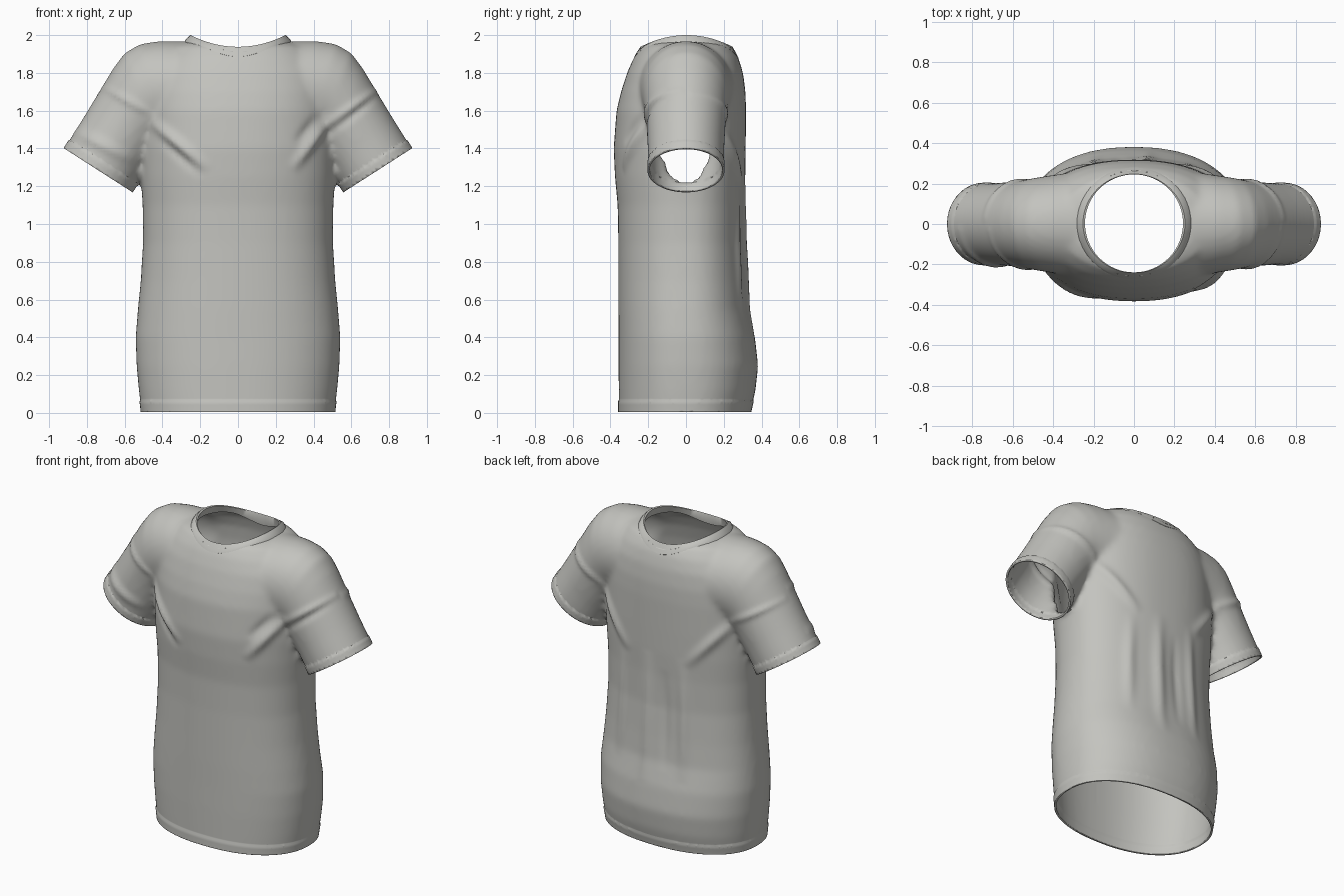
import bpy, bmesh, math
from mathutils import Vector
from mathutils.bvhtree import BVHTree

cube = bpy.data.objects.get("Cube")
if cube:
    bpy.data.objects.remove(cube, do_unlink=True)

# Single cloth colour
cloth = bpy.data.materials.new("light_grey_cloth")
cloth.use_nodes = True
COLOUR = (0.55, 0.55, 0.52, 1)
cloth.diffuse_color = COLOUR
bsdf = cloth.node_tree.nodes["Principled BSDF"]
bsdf.inputs["Base Color"].default_value = COLOUR
bsdf.inputs["Roughness"].default_value = 0.8

SIDES = 64
ANGLES = [2 * math.pi * i / SIDES for i in range(SIDES)]


def loft(bm, rings, caps=True, closed=False):
    """Bridge equal rings of points into a tube."""
    loops = [[bm.verts.new(p) for p in ring] for ring in rings]
    pairs = list(zip(loops, loops[1:]))
    if closed:
        pairs.append((loops[-1], loops[0]))
    for a, b in pairs:
        for i in range(len(a)):
            j = (i + 1) % len(a)
            bm.faces.new((a[i], a[j], b[j], b[i]))
    if caps:
        bm.faces.new(loops[0])
        bm.faces.new(loops[-1])


def finish(bm, name):
    mesh = bpy.data.meshes.new(name)
    bm.to_mesh(mesh)
    bm.free()
    obj = bpy.data.objects.new(name, mesh)
    bpy.context.collection.objects.link(obj)
    mesh.materials.append(cloth)
    return obj


def spow(v, e):
    return math.copysign(abs(v) ** e, v)


def body_ring(z, half, front, back):
    e = 2 / 2.25
    return [(half * spow(math.cos(a), e),
             (back if math.sin(a) > 0 else front) * spow(math.sin(a), e), z) for a in ANGLES]


def sleeve_ring(side, tx, tz, bx, bz, depth):
    top, low = Vector((tx, 0, tz)), Vector((bx, 0, bz))
    mid, arm = (top + low) / 2, (top - low) / 2
    pts = [mid + arm * math.cos(a) + Vector((0, depth * math.sin(a), 0)) for a in ANGLES]
    return [(side * p.x, p.y, p.z) for p in pts]


# Torso sections: height, half width, front depth, back depth
TORSO = [(-0.08, .505, .355, .33), (0, .51, .355, .34), (.12, .525, .356, .368), (.25, .537, .357, .382),
         (.4, .542, .357, .365), (.55, .53, .358, .33), (.7, .515, .358, .318), (.9, .503, .358, .306),
         (1.1, .505, .362, .308), (1.25, .515, .376, .314), (1.4, .52, .383, .316), (1.6, .51, .368, .318),
         (1.7, .50, .344, .315), (1.8, .475, .312, .302), (1.88, .42, .277, .278), (1.94, .36, .235, .24),
         (1.965, .28, .19, .19)]

# Sleeve sections: top point, bottom point, half depth
CUFF_TOP, CUFF_LOW = Vector((.92, 0, 1.40)), Vector((.56, 0, 1.17))
AXIS = Vector((.54, 0, -.842)).normalized()
SLEEVE = [(.12, 1.96, .12, 1.45, .25), (.30, 1.968, .28, 1.45, .26), (.42, 1.968, .33, 1.44, .245),
          (.52, 1.952, .37, 1.43, .235), (.60, 1.905, .40, 1.42, .225), (.66, 1.825, .42, 1.39, .217),
          (.72, 1.725, .445, 1.355, .21), (.82, 1.56, .50, 1.27, .203)]
for d in (0, .07):
    t, b = CUFF_TOP + AXIS * d, CUFF_LOW + AXIS * d
    SLEEVE.append((t.x, t.z, b.x, b.z, .2))

# Solid torso and sleeves, fused into one smooth skin
bm = bmesh.new()
loft(bm, [body_ring(*s) for s in TORSO])
for side in (-1, 1):
    loft(bm, [sleeve_ring(side, *s) for s in SLEEVE])
bmesh.ops.recalc_face_normals(bm, faces=bm.faces)
form = finish(bm, "shirt_form")
remesh = form.modifiers.new("fuse", 'REMESH')
remesh.mode = 'VOXEL'
remesh.voxel_size = 0.017
relax = form.modifiers.new("relax", 'SMOOTH')
relax.factor = 0.5
relax.iterations = 8
dg = bpy.context.evaluated_depsgraph_get()
skin = bpy.data.meshes.new_from_object(form.evaluated_get(dg))
bm = bmesh.new()
bm.from_mesh(skin)
bpy.data.objects.remove(form, do_unlink=True)


def cut(bm, test, co, no, clear):
    faces = [f for f in bm.faces if test(f.calc_center_median())]
    geom = set(faces)
    for f in faces:
        geom.update(f.verts)
        geom.update(f.edges)
    bmesh.ops.bisect_plane(bm, geom=list(geom), dist=1e-5, plane_co=co, plane_no=no, clear_outer=clear)


# Open the hem and cuffs, and score the line of each folded edge
cut(bm, lambda c: c.z < .2, (0, 0, .07), (0, 0, -1), False)
cut(bm, lambda c: c.z < .2, (0, 0, .005), (0, 0, -1), True)
for side in (-1, 1):
    no = Vector((side * AXIS.x, 0, AXIS.z))
    end = Vector((side * CUFF_TOP.x, 0, CUFF_TOP.z))
    on_sleeve = lambda c: c.x * side > .53 and c.z > 1
    cut(bm, on_sleeve, end - no * .055, no, False)
    cut(bm, on_sleeve, end, no, True)

# Cloth folds: start x z, end x z, side of the shirt, width, height
FOLDS = [(-.50, 1.58, -.15, 1.28, -1, .028, .020), (-.42, 1.46, -.18, 1.25, -1, .025, -.010),
         (.50, 1.58, .28, 1.28, -1, .028, .020), (.43, 1.58, .30, 1.42, -1, .025, -.010),
         (-.74, 1.74, -.42, 1.56, -1, .02, .010), (.76, 1.73, .44, 1.50, -1, .02, .012),
         (-.88, 1.50, -.55, 1.33, -1, .03, .014), (.74, 1.68, .46, 1.46, -1, .02, -.010),
         (-.50, 1.55, -.2, 1.2, 1, .03, .018), (.50, 1.55, .2, 1.2, 1, .03, .018),
         (-.76, 1.70, -.45, 1.52, 1, .02, .012), (.76, 1.70, .45, 1.52, 1, .02, .012),
         (-.18, 1.25, -.2, .45, 1, .035, .016), (.06, 1.25, .07, .40, 1, .04, .018),
         (.25, 1.2, .28, .5, 1, .035, .014), (-.06, 1.15, -.07, .5, 1, .03, -.010)]


def fold_height(p):
    total = 0
    for x1, z1, x2, z2, facing, width, height in FOLDS:
        if p.y * facing < 0.02:
            continue
        a, d = Vector((x1, z1)), Vector((x2 - x1, z2 - z1))
        r = Vector((p.x, p.z)) - a
        t = r.dot(d) / d.length_squared
        if 0 < t < 1:
            gap = (r - d * t).length
            total += height * math.sin(math.pi * t) * math.exp(-(gap / width) ** 2)
    return total


bm.normal_update()
shifts = []
for v in bm.verts:
    p = v.co
    amount = fold_height(p)
    from_cuff = (CUFF_TOP - Vector((abs(p.x), 0, p.z))).dot(AXIS)
    if p.z < .069 or (abs(p.x) > .53 and p.z > 1.1 and from_cuff < .054):
        amount += .005
    shifts.append((v, v.normal * amount))
for v, s in shifts:
    v.co += Vector((s.x, s.y, 0)) if v.co.z < .069 else s

# Neck band, seated on the shoulders
tree = BVHTree.FromBMesh(bm)
NECK_Y = .003
rings = [[], [], [], [], []]
for a in ANGLES:
    c, s = math.cos(a), math.sin(a)
    hit = tree.ray_cast(Vector((.282 * c, NECK_Y + .272 * s, 3)), Vector((0, 0, -1)))[0]
    base = hit.z if hit else 1.89 + .07 * c * c
    rim = 1.938 + .062 * c * c
    profile = [(.284, base - .004), (.276, base + .012), (.252, rim), (.242, rim - .004), (.258, base - .02)]
    for ring, (r, z) in zip(rings, profile):
        ring.append((r * c, NECK_Y + (r - .008 * (r > .25)) * s, z))
band = bmesh.new()
loft(band, rings, caps=False, closed=True)
bmesh.ops.recalc_face_normals(band, faces=band.faces)
neck_band = finish(band, "neck_band")

# Neck opening
inside = [v for v in bm.verts if v.co.z > 1.7 and math.hypot(v.co.x, v.co.y - NECK_Y) < .255]
bmesh.ops.delete(bm, geom=inside, context='VERTS')
for v in bm.verts:
    if v.is_boundary and v.co.z > 1.75 and abs(v.co.x) < .35:
        r = math.hypot(v.co.x, v.co.y - NECK_Y)
        v.co.x *= .262 / r
        v.co.y = NECK_Y + (v.co.y - NECK_Y) * .262 / r
shirt = finish(bm, "shirt_body")
shirt.data.materials.clear()
shirt.data.materials.append(cloth)
wall = shirt.modifiers.new("cloth_thickness", 'SOLIDIFY')
wall.thickness = 0.012
wall.offset = -1

# Smooth shading with crisp openings
for obj in (shirt, neck_band):
    bpy.ops.object.select_all(action='DESELECT')
    obj.select_set(True)
    bpy.context.view_layer.objects.active = obj
    bpy.ops.object.shade_smooth_by_angle(angle=math.radians(50))
